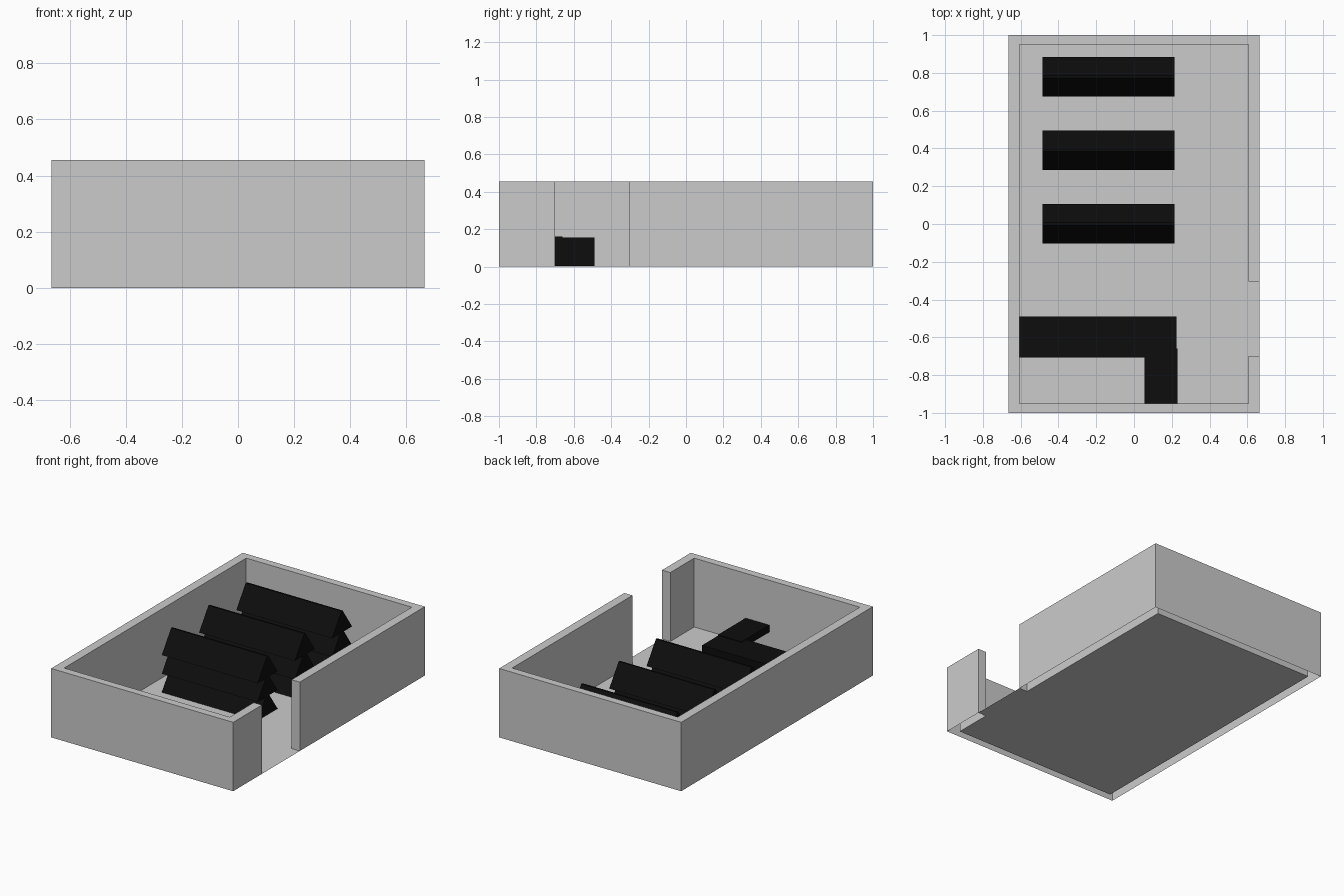
import bpy, bmesh

if "Cube" in bpy.data.objects:
    bpy.data.objects.remove(bpy.data.objects["Cube"])

black = bpy.data.materials.new("black")
black.diffuse_color = (0.004, 0.004, 0.004, 1)
black.use_nodes = True
black.node_tree.nodes["Principled BSDF"].inputs["Base Color"].default_value = black.diffuse_color


def make_object(name, bm, mat=None):
    bmesh.ops.recalc_face_normals(bm, faces=bm.faces) if mat else None
    mesh = bpy.data.meshes.new(name)
    bm.to_mesh(mesh)
    bm.free()
    obj = bpy.data.objects.new(name, mesh)
    bpy.context.collection.objects.link(obj)
    if mat:
        mesh.materials.append(mat)
    return obj


def box(name, x0, x1, y0, y1, z0, z1):
    bm = bmesh.new()
    bmesh.ops.create_cube(bm, size=1)
    for v in bm.verts:
        v.co.x = x0 if v.co.x < 0 else x1
        v.co.y = y0 if v.co.y < 0 else y1
        v.co.z = z0 if v.co.z < 0 else z1
    return make_object(name, bm, black)


# Room shell: flat floor plan, border cells raised into walls, doorway left open
H, W, D, T = 0.455, 0.665, 1.0, 0.06
xs = [-W, -W + T, W - T, W]
ys = [-D, -D + T - 0.01, -0.70, -0.305, D - T + 0.01, D]
bm = bmesh.new()
grid = [[bm.verts.new((x, y, 0)) for y in ys] for x in xs]
wall_faces = []
for i in range(3):
    for j in range(5):
        face = bm.faces.new((grid[i][j], grid[i + 1][j], grid[i + 1][j + 1], grid[i][j + 1]))
        border = i in (0, 2) or j in (0, 4)
        doorway = i == 2 and j == 2
        if border and not doorway:
            wall_faces.append(face)
raised = bmesh.ops.extrude_face_region(bm, geom=wall_faces)["geom"]
bmesh.ops.translate(bm, vec=(0, 0, H), verts=[g for g in raised if isinstance(g, bmesh.types.BMVert)])
bmesh.ops.delete(bm, geom=wall_faces, context='FACES_ONLY')
bmesh.ops.dissolve_limit(bm, angle_limit=0.01, verts=bm.verts, edges=bm.edges)
make_object("room_shell", bm)


# Display racks: three stacked triangular tiers each
def rack(name, yc):
    bm = bmesh.new()
    for tier in range(3):
        z = 0.003 + tier * 0.123
        profile = [(-0.104, z), (0.104, z), (0.006, z + 0.142), (-0.006, z + 0.142)]
        face = bm.faces.new([bm.verts.new((-0.485, yc + y, h)) for y, h in profile])
        new = bmesh.ops.extrude_face_region(bm, geom=[face], use_keep_orig=True)["geom"]
        bmesh.ops.translate(bm, vec=(0.70, 0, 0),
                            verts=[g for g in new if isinstance(g, bmesh.types.BMVert)])
    make_object(name, bm, black)


for n in range(3):
    rack(f"display_rack_{n + 1}", 0.001 + n * 0.389)

# Service counter and its thin flap reaching the front wall
box("counter", -0.605, 0.226, -0.708, -0.49, 0.003, 0.156)
box("counter_flap", 0.056, 0.229, -0.949, -0.66, 0.113, 0.16)
